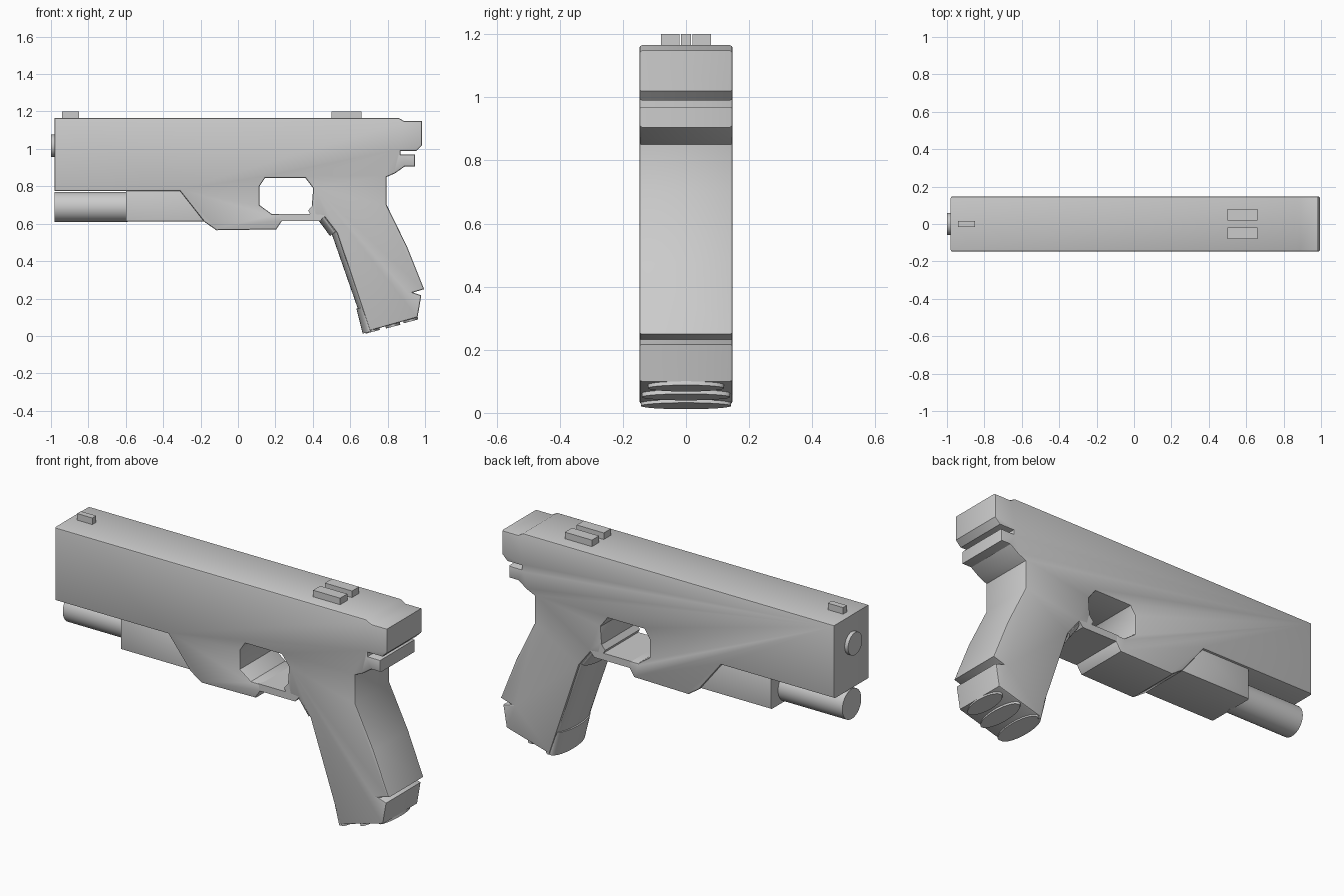
import bpy, bmesh, math
from mathutils import Vector, Matrix

if "Cube" in bpy.data.objects:
    bpy.data.objects.remove(bpy.data.objects["Cube"])

grey = bpy.data.materials.new("plain grey")
grey.diffuse_color = (0.6, 0.6, 0.6, 1)
grey.use_nodes = True
grey.node_tree.nodes["Principled BSDF"].inputs["Base Color"].default_value = grey.diffuse_color


def finish(name, bm):
    bmesh.ops.recalc_face_normals(bm, faces=bm.faces[:])
    me = bpy.data.meshes.new(name)
    bm.to_mesh(me)
    bm.free()
    ob = bpy.data.objects.new(name, me)
    bpy.context.collection.objects.link(ob)
    me.materials.append(grey)
    bpy.ops.object.select_all(action='DESELECT')
    ob.select_set(True)
    bpy.context.view_layer.objects.active = ob
    bpy.ops.object.shade_smooth_by_angle(angle=math.radians(32))
    return ob


def slab(name, outline, half, bevel=0.0, y=0.0):
    """Extrude a side outline (x, z) across the width and round its rims."""
    bm = bmesh.new()
    f = bm.faces.new([bm.verts.new((x, y - half, z)) for x, z in outline])
    ext = bmesh.ops.extrude_face_region(bm, geom=[f])
    new = [v for v in ext["geom"] if isinstance(v, bmesh.types.BMVert)]
    bmesh.ops.translate(bm, verts=new, vec=(0, 2 * half, 0))
    if bevel:
        rims = [e for e in bm.edges if abs(e.verts[0].co.y - e.verts[1].co.y) < 1e-5]
        bmesh.ops.bevel(bm, geom=rims, offset=bevel, segments=2, profile=0.5,
                        affect='EDGES', clamp_overlap=False)
    return finish(name, bm)


def box(name, x0, x1, z0, z1, half, y=0.0, bevel=0.0):
    return slab(name, [(x0, z0), (x0, z1), (x1, z1), (x1, z0)], half, bevel, y)


def rod(name, p0, p1, ry, ru, sides=40):
    """Elliptical rod between two (x, z) points: ry across, ru in side view."""
    a, b = Vector((p0[0], 0, p0[1])), Vector((p1[0], 0, p1[1]))
    w = (b - a).normalized()
    v = Vector((0, 1, 0))
    u = v.cross(w)
    rot = Matrix((u, v, w)).transposed().to_4x4()
    bm = bmesh.new()
    bmesh.ops.create_cone(bm, cap_ends=True, segments=sides, radius1=1, radius2=1, depth=1)
    scale = Matrix.Diagonal((ru, ry, (b - a).length, 1))
    bm.transform(Matrix.Translation((a + b) / 2) @ rot @ scale)
    return finish(name, bm)


# Main body: slide, frame and grip in one side outline
body = [(-0.98, 0.775), (-0.98, 1.165), (0.86, 1.165), (0.89, 1.148),
        (0.985, 1.148), (0.985, 1.02), (0.955, 0.99), (0.87, 0.99),
        (0.87, 0.97), (0.945, 0.97), (0.945, 0.905), (0.89, 0.905),
        (0.84, 0.87), (0.795, 0.85), (0.795, 0.70), (0.905, 0.475),
        (0.995, 0.25), (0.935, 0.232), (0.98, 0.217), (0.96, 0.10),
        (0.705, 0.028), (0.53, 0.55), (0.46, 0.64), (0.41, 0.645), (0.395, 0.70),
        (0.402, 0.79), (0.36, 0.845), (0.145, 0.845), (0.115, 0.80),
        (0.115, 0.70), (0.18, 0.652), (0.235, 0.652), (0.235, 0.615),
        (0.205, 0.57), (-0.115, 0.565), (-0.18, 0.61), (-0.31, 0.775)]
slab("body", body, 0.148, 0.009)

# Guard loop closing the trigger opening
slab("guard", [(0.22, 0.615), (0.22, 0.652), (0.385, 0.652), (0.375, 0.67),
               (0.40, 0.70), (0.47, 0.65), (0.44, 0.615)], 0.147)

# Front rail with the round tube ahead of it
slab("rail", [(-0.6, 0.612), (-0.6, 0.78), (-0.30, 0.78), (-0.17, 0.612)], 0.137, 0.006)
rod("front_tube", (-0.98, 0.69), (-0.59, 0.69), 0.08, 0.08)

# Barrel end
rod("barrel", (-1.0, 1.017), (-0.96, 1.017), 0.06, 0.06)

# Rounded front of the grip, with fuller ends
rod("grip_front", (0.53, 0.56), (0.68, 0.13), 0.138, 0.032)
rod("grip_front_top", (0.437, 0.668), (0.52, 0.555), 0.14, 0.035)
rod("grip_front_base", (0.672, 0.155), (0.705, 0.022), 0.143, 0.04)

# Oval pads under the grip
for i, (x, z, w) in enumerate([(0.72, 0.022, 0.143), (0.83, 0.05, 0.14), (0.925, 0.078, 0.12)]):
    rod(f"base_pad_{i + 1}", (x, z), (x - 0.012, z + 0.045), w, 0.04)

# Sights
box("front_sight", -0.94, -0.85, 1.15, 1.2, 0.016)
for side, y in (("left", 0.05), ("right", -0.05)):
    box(f"rear_sight_{side}", 0.5, 0.66, 1.15, 1.2, 0.03, y)
